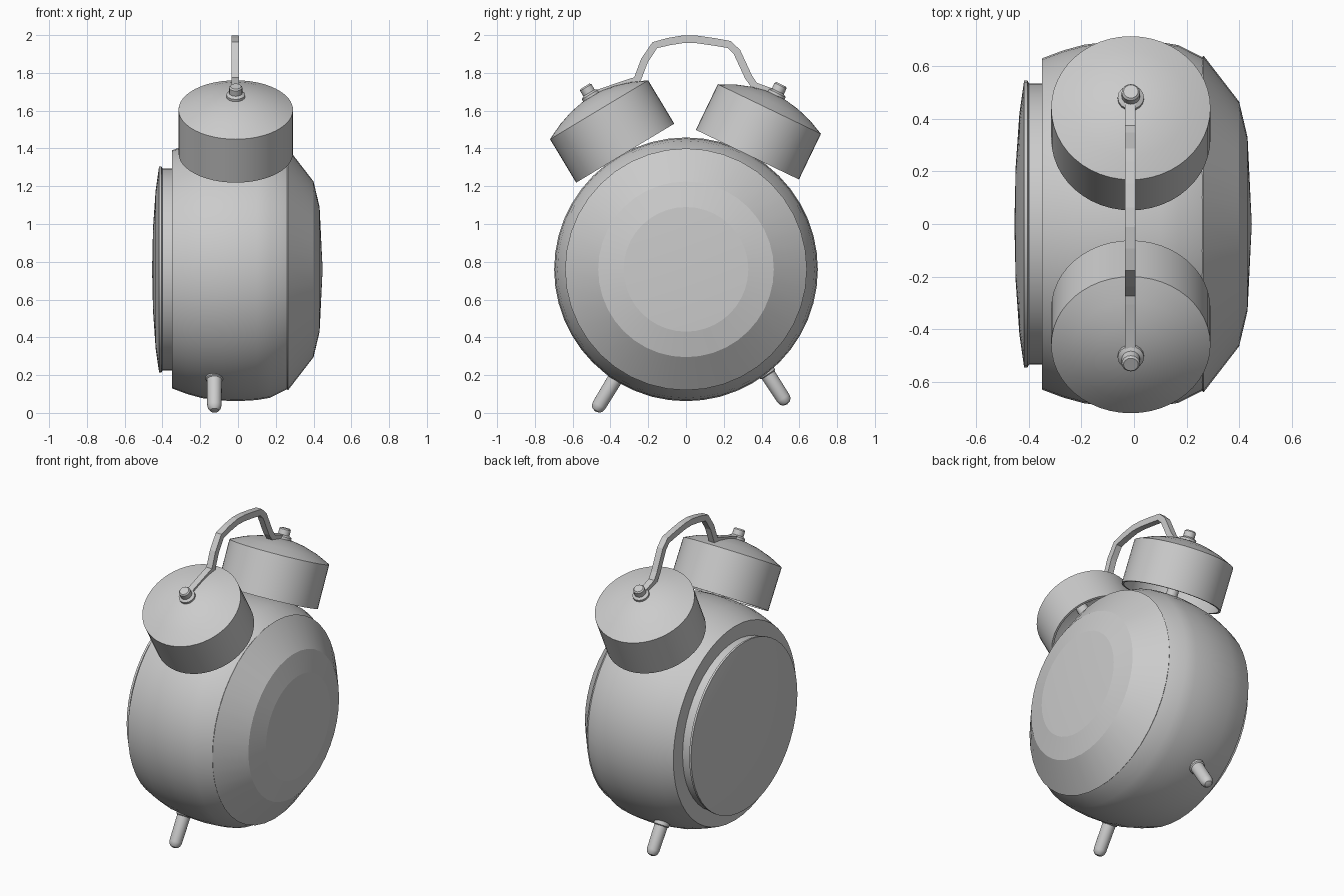
import bpy, bmesh
from math import radians, cos, sin, pi
from mathutils import Vector

if "Cube" in bpy.data.objects:
    bpy.data.objects.remove(bpy.data.objects["Cube"])


def finish(name, bm, smooth=30):
    bmesh.ops.recalc_face_normals(bm, faces=bm.faces)
    me = bpy.data.meshes.new(name)
    bm.to_mesh(me)
    bm.free()
    ob = bpy.data.objects.new(name, me)
    bpy.context.collection.objects.link(ob)
    if smooth:
        me.shade_smooth()
        me.set_sharp_from_angle(angle=radians(smooth))
    return ob


def lathe(name, profile, origin, axis, seg=48, smooth=30):
    """Revolve (radius, height) points around an axis; radius 0 closes the end."""
    q = Vector((0, 0, 1)).rotation_difference(Vector(axis).normalized())
    o = Vector(origin)
    bm = bmesh.new()
    rings = []
    for r, h in profile:
        n = 1 if r == 0 else seg
        rings.append([bm.verts.new(o + q @ Vector((r * cos(2 * pi * i / seg), r * sin(2 * pi * i / seg), h)))
                      for i in range(n)])
    for a, b in zip(rings, rings[1:]):
        for i in range(seg):
            j = (i + 1) % seg
            f = [a[i % len(a)], a[j % len(a)], b[j % len(b)], b[i % len(b)]]
            bm.faces.new(list(dict.fromkeys(f)))
    return finish(name, bm, smooth)


CENTRE = (0, 0, 0.76)
X = (1, 0, 0)

# drum body, bulging in the middle
lathe("clock_body", [(0, -0.35), (0.63, -0.35), (0.66, -0.27), (0.682, -0.19), (0.695, -0.08), (0.698, 0.0),
                     (0.692, 0.1), (0.68, 0.17), (0.635, 0.26), (0, 0.26)], CENTRE, X)
# faceted front glass
lathe("front_glass", [(0, 0.255), (0.63, 0.255), (0.64, 0.265), (0.465, 0.40), (0.33, 0.432), (0, 0.448)],
      CENTRE, X, 40, 8)
# rear cover with a small lip
lathe("back_cover", [(0, -0.34), (0.535, -0.34), (0.535, -0.40), (0.545, -0.405), (0.545, -0.418),
                     (0.42, -0.436), (0.22, -0.45), (0, -0.455)], CENTRE, X)

# bells: hollow shells with a post and a top nut
BX = -0.012
for side, y, z, deg in (("left", -0.322, 1.375, -31), ("right", 0.325, 1.367, 25.7)):
    axis = (0, sin(radians(deg)), cos(radians(deg)))
    base = (BX, y, z)
    lathe(side + "_bell", [(0, 0.33), (0.14, 0.31), (0.29, 0.255), (0.29, 0), (0.303, 0), (0.303, 0.268),
                           (0.22, 0.307), (0.135, 0.334), (0.06, 0.348), (0, 0.35)], base, axis)
    lathe(side + "_bell_post", [(0, -0.08), (0.035, -0.08), (0.035, 0.34), (0, 0.34)], base, axis, 16)
    lathe(side + "_bell_nut", [(0, 0.34), (0.05, 0.34), (0.05, 0.362), (0.035, 0.372), (0.035, 0.405),
                               (0.028, 0.413), (0, 0.413)], base, axis, 16)

# strap handle between the two bells: square section swept along a path
path = [(-0.49, 1.683), (-0.30, 1.748), (-0.258, 1.765), (-0.22, 1.865), (-0.165, 1.947), (-0.09, 1.966),
        (-0.01, 1.979), (0.06, 1.977), (0.15, 1.964), (0.23, 1.95), (0.27, 1.91), (0.33, 1.78), (0.365, 1.73),
        (0.475, 1.69)]
bm = bmesh.new()
pts = [Vector((BX - 0.003, y, z)) for y, z in path]
rings = []
for i, p in enumerate(pts):
    t = (pts[min(i + 1, len(pts) - 1)] - pts[max(i - 1, 0)]).normalized()
    n = Vector((0, -t.z, t.y)) * 0.02
    w = Vector((0.02, 0, 0))
    rings.append([bm.verts.new(p + v) for v in (n + w, n - w, -n - w, -n + w)])
for a, b in zip(rings, rings[1:]):
    for i in range(4):
        bm.faces.new((a[i], a[(i + 1) % 4], b[(i + 1) % 4], b[i]))
bm.faces.new(rings[0])
bm.faces.new(rings[-1])
finish("handle", bm, 0)

# two splayed, round-ended legs with collars
for side, foot, top in (("left", (-0.46, 0.04), (-0.345, 0.23)), ("right", (0.515, 0.077), (0.40, 0.255))):
    o = Vector((-0.125, *foot))
    axis = Vector((-0.125, *top)) - o
    L = axis.length
    lathe(side + "_leg", [(0, -0.038), (0.022, -0.032), (0.034, -0.018), (0.038, 0), (0.04, L - 0.065),
                          (0.047, L - 0.06), (0.047, L), (0, L)], o, axis, 20)
